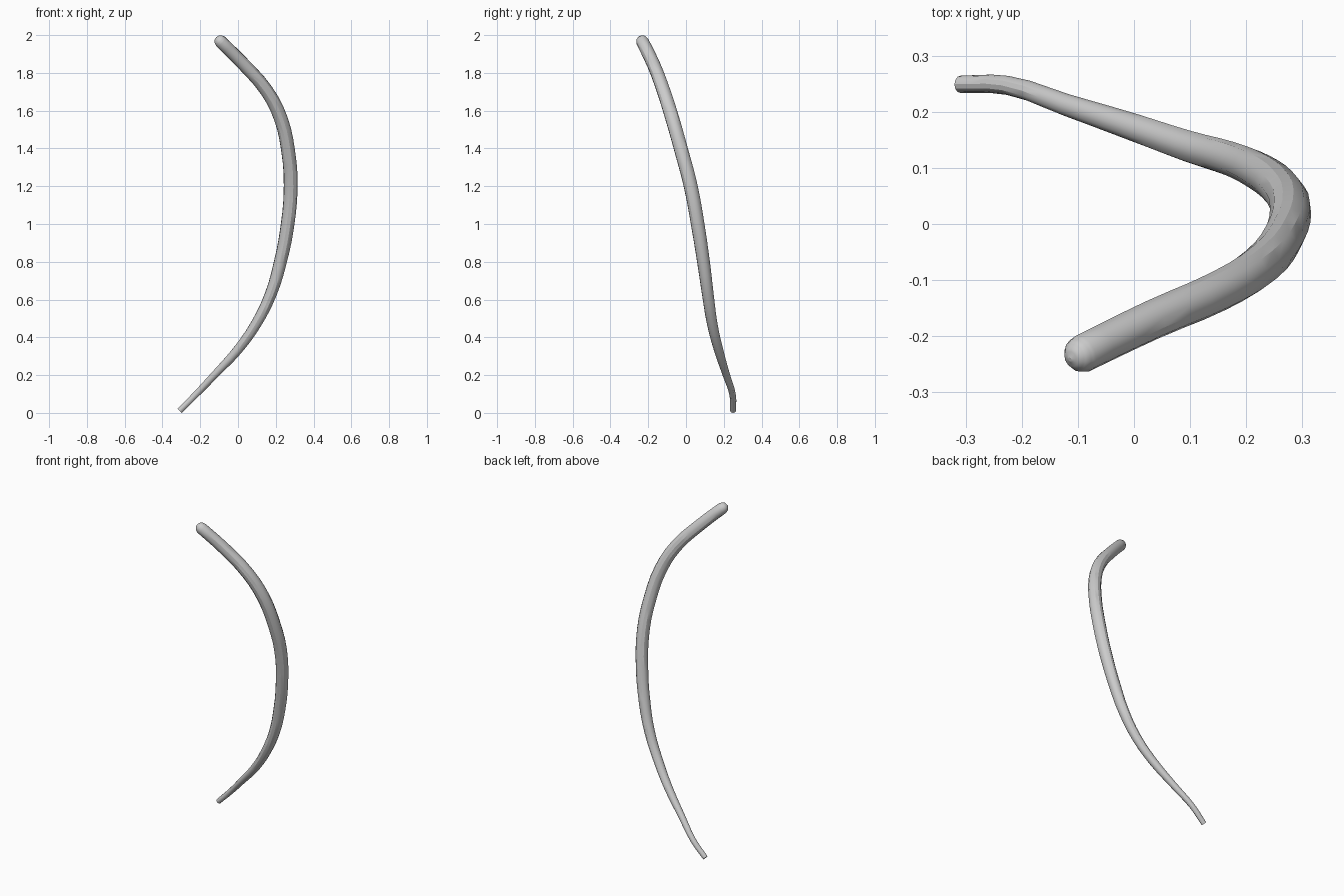
import bpy
from mathutils import Vector

if "Cube" in bpy.data.objects:
    bpy.data.objects.remove(bpy.data.objects["Cube"])

# Centre line from bottom tip to top tip: x, y, z, radius
path = [
    (-0.309, 0.249, 0.011, 0.0155), (-0.225, 0.247, 0.095, 0.017),
    (-0.120, 0.212, 0.205, 0.020), (0.000, 0.172, 0.335, 0.025),
    (0.095, 0.139, 0.470, 0.028), (0.172, 0.116, 0.625, 0.031),
    (0.222, 0.094, 0.790, 0.034), (0.260, 0.065, 0.980, 0.036),
    (0.279, 0.025, 1.200, 0.037), (0.265, -0.025, 1.390, 0.037),
    (0.226, -0.073, 1.560, 0.037), (0.152, -0.119, 1.705, 0.036),
    (0.030, -0.172, 1.845, 0.035), (-0.092, -0.231, 1.966, 0.034),
]

# Rounded top end
tip = Vector(path[-1][:3])
direction = (tip - Vector(path[-2][:3])).normalized()
for step, radius in ((0.016, 0.029), (0.027, 0.019), (0.033, 0.004)):
    path.append((*(tip + direction * step), radius))

# Tapered curved rod swept along the centre line
curve = bpy.data.curves.new("curved_rod", "CURVE")
curve.dimensions = "3D"
curve.bevel_depth = 1.0
curve.bevel_resolution = 4
curve.resolution_u = 3
curve.use_fill_caps = True
spline = curve.splines.new("BEZIER")
spline.bezier_points.add(len(path) - 1)
for point, (x, y, z, radius) in zip(spline.bezier_points, path):
    point.co = (x, y, z)
    point.radius = radius
    point.handle_left_type = point.handle_right_type = "AUTO"

rod = bpy.data.objects.new("curved_rod", curve)
bpy.context.collection.objects.link(rod)
bpy.context.view_layer.objects.active = rod
rod.select_set(True)
bpy.ops.object.convert(target="MESH")
bpy.ops.object.shade_smooth_by_angle()
